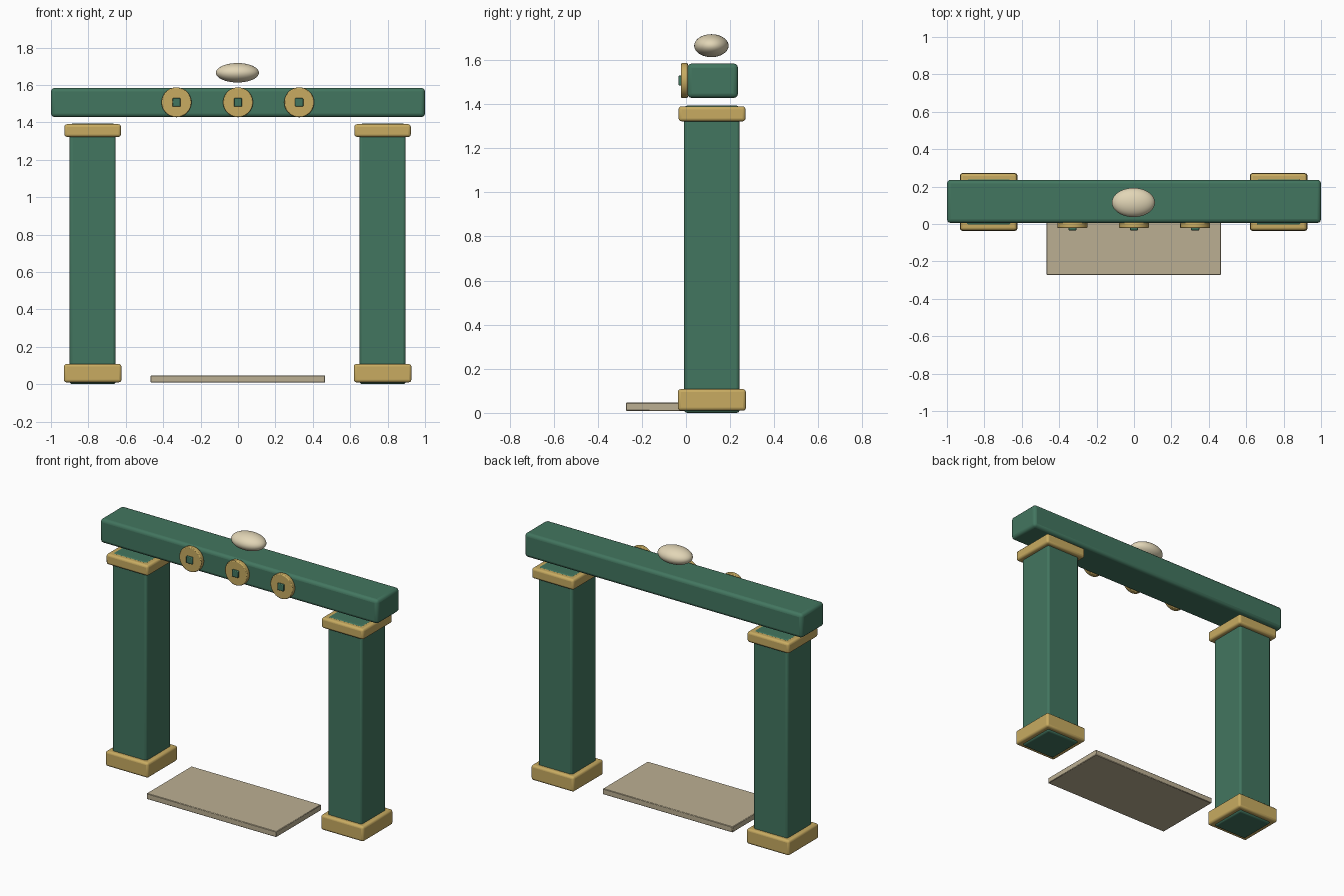
import bpy, math

if "Cube" in bpy.data.objects:
    bpy.data.objects.remove(bpy.data.objects["Cube"])


def material(name, color):
    m = bpy.data.materials.new(name)
    m.diffuse_color = (*color, 1)
    m.use_nodes = True
    m.node_tree.nodes["Principled BSDF"].inputs["Base Color"].default_value = m.diffuse_color
    return m


GREEN = material("green_paint", (0.055, 0.18, 0.115))
GOLD = material("gold_trim", (0.58, 0.41, 0.12))
STONE = material("pale_stone", (0.50, 0.43, 0.29))
CREAM = material("cream", (0.76, 0.67, 0.47))


def finish(name, mat, bevel=0, segments=3):
    o = bpy.context.object
    o.name = name
    o.data.materials.append(mat)
    bpy.ops.object.transform_apply(location=False, rotation=True, scale=True)
    if bevel:
        b = o.modifiers.new("soft_edges", 'BEVEL')
        b.width = bevel
        b.segments = segments
        b.limit_method = 'ANGLE'
    bpy.ops.object.shade_smooth_by_angle(angle=math.radians(35))
    return o


def box(name, lo, hi, mat, bevel=0, segments=3):
    bpy.ops.mesh.primitive_cube_add(size=1, location=[(a + b) / 2 for a, b in zip(lo, hi)])
    bpy.context.object.scale = [b - a for a, b in zip(lo, hi)]
    return finish(name, mat, bevel, segments)


# Pillars: green shaft running through a gold base block and cap
for side, cx in (("left", -0.777), ("right", 0.773)):
    box(side + "_pillar_shaft", (cx - 0.123, -0.008, 0), (cx + 0.123, 0.243, 1.393), GREEN, 0.014)
    box(side + "_pillar_base", (cx - 0.154, -0.037, 0.01), (cx + 0.154, 0.272, 0.108), GOLD, 0.014)
    box(side + "_pillar_cap", (cx - 0.151, -0.034, 1.322), (cx + 0.151, 0.27, 1.39), GOLD, 0.014)

# Lintel beam
box("lintel_beam", (-1, 0.006, 1.428), (1, 0.236, 1.584), GREEN, 0.02)

# Three round bosses with square studs on the front of the beam
for i, x in enumerate((-0.329, 0, 0.327)):
    bpy.ops.mesh.primitive_cylinder_add(vertices=48, radius=0.08, depth=0.03,
                                        location=(x, -0.007, 1.507),
                                        rotation=(math.pi / 2, 0, 0))
    finish(f"round_boss_{i + 1}", GOLD, 0.005, 2)
    box(f"square_stud_{i + 1}", (x - 0.022, -0.034, 1.485), (x + 0.022, 0, 1.529), GREEN, 0.004, 2)

# Oval ornament hovering above the beam
bpy.ops.mesh.primitive_uv_sphere_add(segments=40, ring_count=20, radius=1,
                                     location=(-0.003, 0.115, 1.665))
bpy.context.object.scale = (0.115, 0.078, 0.052)
finish("oval_ornament", CREAM)

# Threshold slab
box("threshold_slab", (-0.468, -0.272, 0.009), (0.466, 0.19, 0.046), STONE, 0.003, 1)
